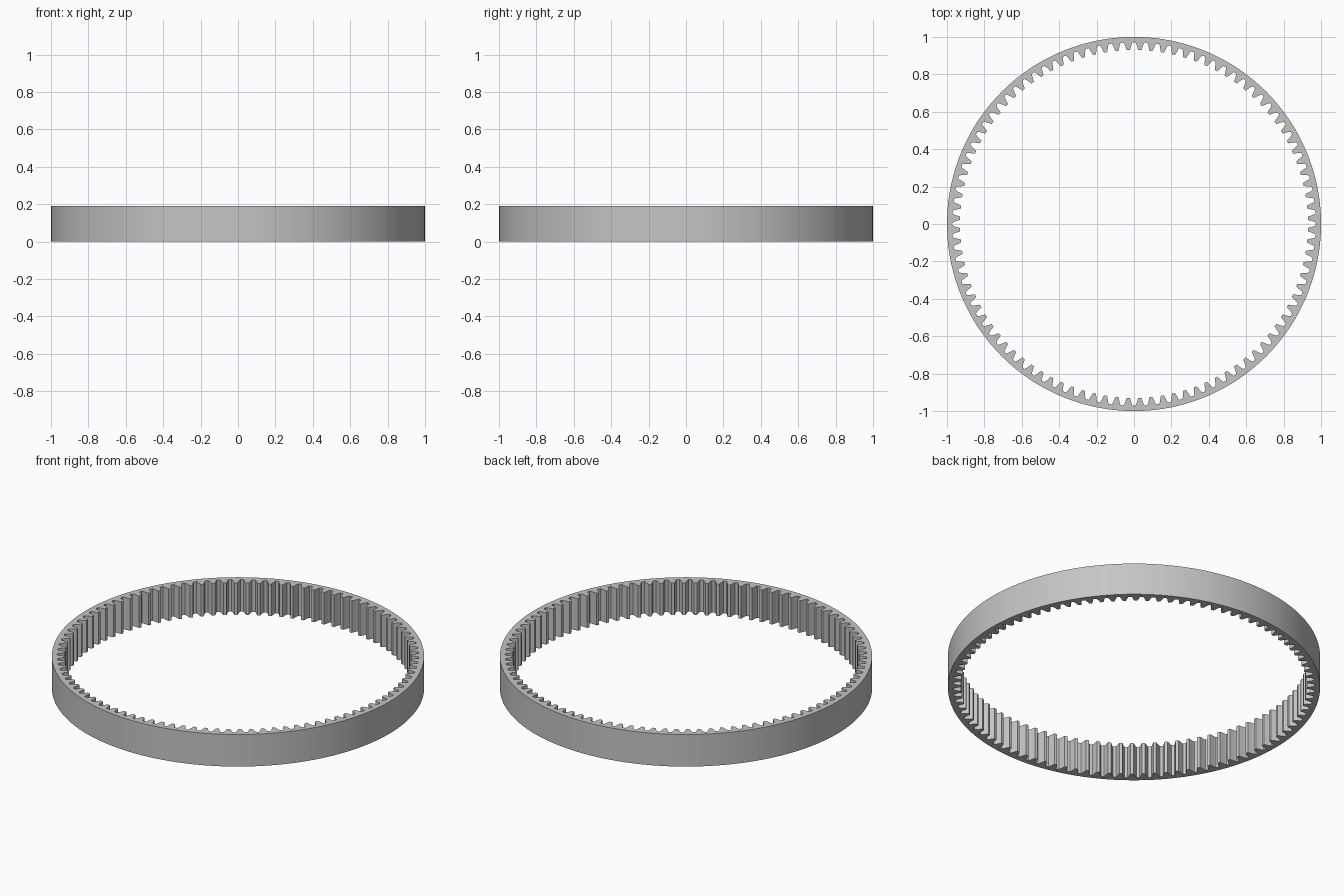
import bpy
import bmesh
from math import cos, sin, pi

# Main dimensions
TEETH = 96
OUTER, ROOT, TIP = 1.0, 0.972, 0.93
HEIGHT = 0.19

cube = bpy.data.objects.get("Cube")
if cube:
    bpy.data.objects.remove(cube, do_unlink=True)

steel = bpy.data.materials.new("steel grey")
steel.use_nodes = True
grey = (0.56, 0.56, 0.56, 1)
steel.diffuse_color = grey
steel.node_tree.nodes["Principled BSDF"].inputs["Base Color"].default_value = grey

# One tooth: (fraction of the pitch, radius), from gap centre to gap centre
half = [(0.0, ROOT), (0.13, ROOT - 0.001), (0.2, 0.962), (0.26, 0.95), (0.32, 0.938), (0.37, TIP)]
tooth = half + [(1 - f, r) for f, r in reversed(half[1:])]


def point(radius, angle, z):
    return (radius * cos(angle), radius * sin(angle), z)


# Ring gear: toothed inner wall, plain outer wall, flat top and bottom
bm = bmesh.new()
columns = []
for t in range(TEETH):
    for f, r in tooth:
        a = 2 * pi * (t + f) / TEETH
        columns.append([bm.verts.new(point(radius, a, z))
                        for radius, z in ((r, 0), (OUTER, 0), (OUTER, HEIGHT), (r, HEIGHT))])
for i, here in enumerate(columns):
    after = columns[(i + 1) % len(columns)]
    for k in range(4):
        n = (k + 1) % 4
        bm.faces.new((here[k], after[k], after[n], here[n]))
bmesh.ops.recalc_face_normals(bm, faces=bm.faces)

mesh = bpy.data.meshes.new("ring_gear")
bm.to_mesh(mesh)
bm.free()
mesh.materials.append(steel)
ring = bpy.data.objects.new("ring_gear", mesh)
bpy.context.collection.objects.link(ring)

# Smooth the outer wall, keep the tooth edges crisp
bpy.context.view_layer.objects.active = ring
ring.select_set(True)
bpy.ops.object.shade_smooth_by_angle(angle=pi / 9)
